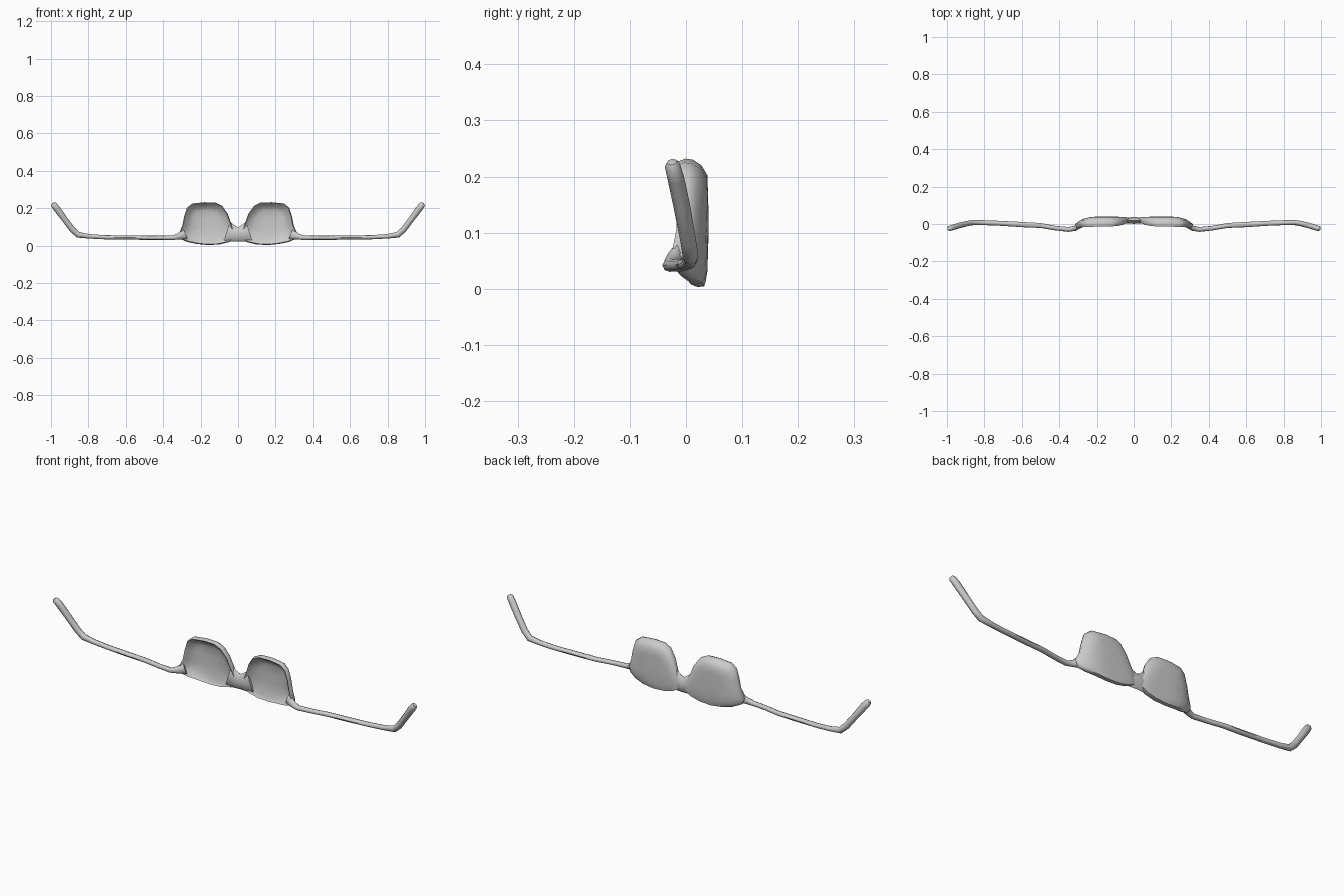
import bpy, bmesh
from mathutils import Vector


def finish(name, bm, mirror):
    bmesh.ops.recalc_face_normals(bm, faces=bm.faces)
    me = bpy.data.meshes.new(name)
    bm.to_mesh(me)
    bm.free()
    ob = bpy.data.objects.new(name, me)
    bpy.context.collection.objects.link(ob)
    if mirror:
        ob.modifiers.new("Mirror", 'MIRROR').use_mirror_merge = False
    bpy.context.view_layer.objects.active = ob
    ob.select_set(True)
    bpy.ops.object.shade_smooth_by_angle(angle=0.9)
    ob.select_set(False)
    return ob


def bridge_rings(bm, rings, caps=True):
    n = len(rings[0])
    for a, b in zip(rings, rings[1:]):
        for i in range(n):
            j = (i + 1) % n
            bm.faces.new((a[i], a[j], b[j], b[i]))
    if caps:
        bm.faces.new(rings[0])
        bm.faces.new(rings[-1])


def tube(name, sections, mirror):
    """Octagonal loft through (x, y, z, half depth, half height)."""
    from math import cos, sin, tau
    bm = bmesh.new()
    pts = [Vector(s[:3]) for s in sections]
    rings = []
    for k, s in enumerate(sections):
        d = (pts[min(k + 1, len(pts) - 1)] - pts[max(k - 1, 0)]).normalized()
        up = Vector((-d.z, 0, d.x)).normalized()
        side = d.cross(up)
        rings.append([bm.verts.new(pts[k] + side * s[3] * cos(tau * i / 8)
                                   + up * s[4] * sin(tau * i / 8)) for i in range(8)])
    bridge_rings(bm, rings)
    return finish(name, bm, mirror)


def rim_y(x, z):
    # the rim wraps forward at the outer side and leans forward at the top
    y = 0.024 - 0.022 * max(0, (z - 0.03) / 0.2) ** 1.5
    return y - 0.042 * max(0, (x - 0.17) / 0.15) ** 2 * max(0.3, 1 - z * 3)


# Dished lens with a rounded rim, lofted from concentric outlines
outline = [(0.018, 0.075), (0.035, 0.115), (0.055, 0.17), (0.085, 0.213), (0.12, 0.23),
           (0.18, 0.232), (0.245, 0.225), (0.273, 0.203), (0.288, 0.155), (0.298, 0.105),
           (0.318, 0.06), (0.305, 0.034), (0.27, 0.019), (0.22, 0.009), (0.16, 0.003),
           (0.1, 0.006), (0.05, 0.018), (0.018, 0.035)]
cx, cz = 0.168, 0.115
# (outline scale, offset from rim, blend towards the flat dish depth, dish depth)
profile = [(0.25, 0, 1, 0.024), (0.6, 0, 1, 0.022), (0.8, 0, 0.85, 0.015),
           (0.9, -0.010, 0.1, 0.01), (0.96, -0.015, 0, 0), (1.0, -0.003, 0, 0),
           (0.985, 0.009, 0.1, 0.03), (0.9, 0.01, 0.65, 0.036),
           (0.75, 0, 1, 0.038), (0.5, 0, 1, 0.039), (0.2, 0, 1, 0.040)]
bm = bmesh.new()
rings = []
for s, off, blend, depth in profile:
    ring = []
    for px, pz in outline:
        x, z = cx + (px - cx) * s, cz + (pz - cz) * s
        flat = depth - 0.03 * max(0, (x - 0.2) / 0.12) ** 2
        y = (1 - blend) * (rim_y(px, pz) + off) + blend * flat
        ring.append(bm.verts.new((x, y, z)))
    rings.append(ring)
bridge_rings(bm, rings)
finish("lens", bm, True)

# Nose bridge
tube("nose_bridge", [(-0.06, 0.018, 0.075, 0.012, 0.055), (-0.03, 0.018, 0.065, 0.015, 0.045),
                     (0, 0.02, 0.06, 0.019, 0.038),
                     (0.03, 0.018, 0.065, 0.015, 0.045), (0.06, 0.018, 0.075, 0.012, 0.055)], False)

# Temple arms, spread flat with upturned ear tips
tube("temple_arm", [(0.285, -0.008, 0.062, 0.013, 0.03), (0.315, -0.023, 0.05, 0.014, 0.017),
                    (0.35, -0.029, 0.042, 0.013, 0.012), (0.42, -0.022, 0.042, 0.012, 0.011),
                    (0.5, -0.008, 0.042, 0.013, 0.011), (0.6, -0.003, 0.043, 0.014, 0.011),
                    (0.72, 0.004, 0.045, 0.013, 0.011), (0.8, 0.007, 0.05, 0.013, 0.012),
                    (0.855, 0.008, 0.058, 0.014, 0.016), (0.885, 0.004, 0.085, 0.014, 0.016),
                    (0.93, -0.007, 0.145, 0.015, 0.016), (0.968, -0.018, 0.197, 0.015, 0.018),
                    (0.986, -0.024, 0.219, 0.014, 0.016), (0.991, -0.025, 0.226, 0.009, 0.009)], True)
